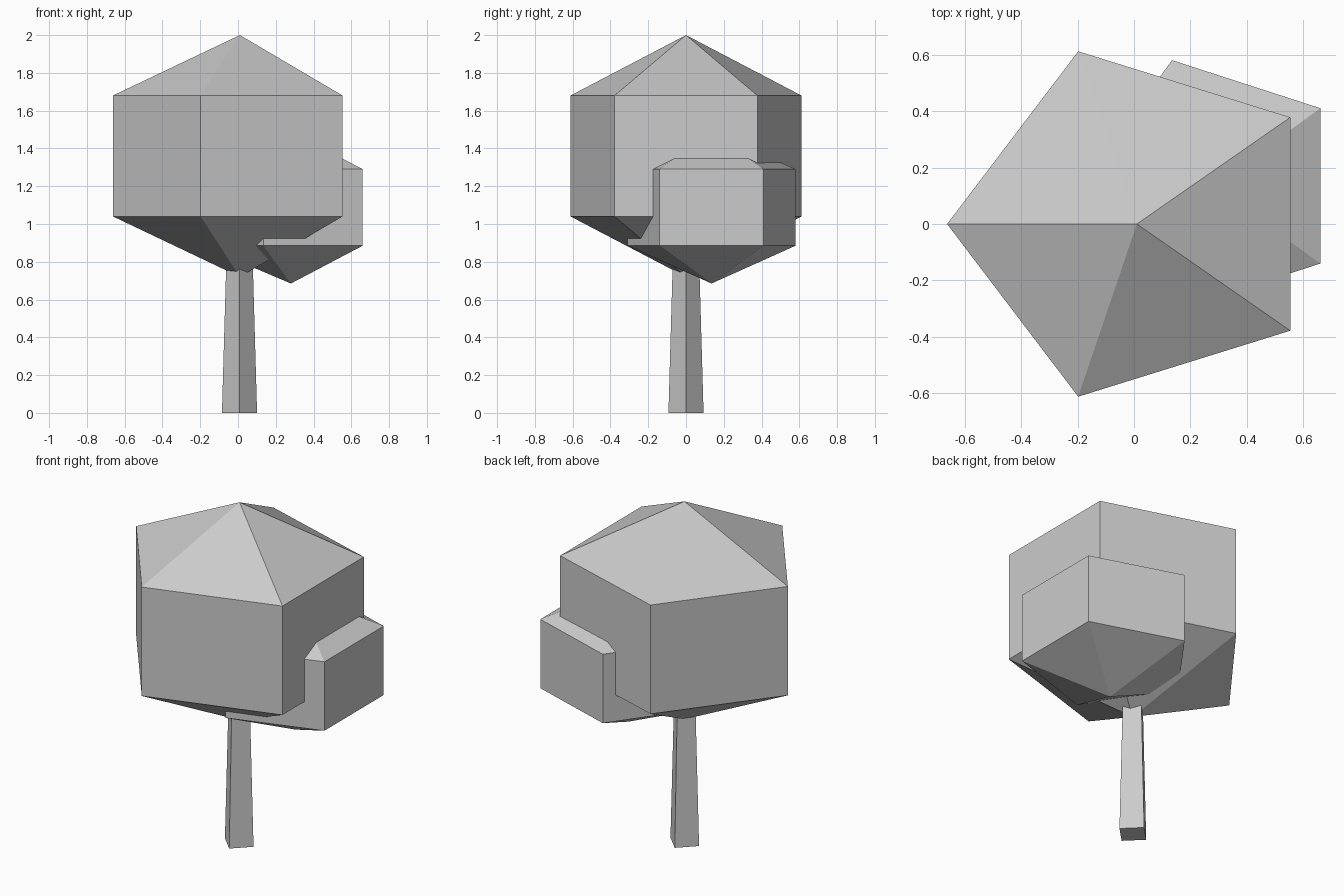
import bpy
import bmesh
from math import cos, sin, pi

if "Cube" in bpy.data.objects:
    bpy.data.objects.remove(bpy.data.objects["Cube"], do_unlink=True)

grey = bpy.data.materials.new("plain grey")
grey.use_nodes = True
grey.diffuse_color = (0.6, 0.6, 0.6, 1)
grey.node_tree.nodes["Principled BSDF"].inputs["Base Color"].default_value = (0.6, 0.6, 0.6, 1)


def ring(bm, sides, center, rx, ry, z):
    """Ring of vertices with its first corner pointing to -x."""
    angles = [pi + 2 * pi * i / sides for i in range(sides)]
    return [bm.verts.new((center[0] + rx * cos(a), center[1] + ry * sin(a), z)) for a in angles]


def wall(bm, low, high):
    n = len(low)
    for i in range(n):
        j = (i + 1) % n
        bm.faces.new((low[i], low[j], high[j], high[i]))


def cap(bm, verts, tip):
    n = len(verts)
    for i in range(n):
        bm.faces.new((verts[i], verts[(i + 1) % n], tip))


def finish(name, bm):
    bmesh.ops.recalc_face_normals(bm, faces=bm.faces)
    mesh = bpy.data.meshes.new(name)
    bm.to_mesh(mesh)
    bm.free()
    mesh.materials.append(grey)
    bpy.context.collection.objects.link(bpy.data.objects.new(name, mesh))


def crown(name, center, rx, ry, low, high, peak):
    """Five-sided prism with a pyramid on both ends."""
    bm = bmesh.new()
    bottom = ring(bm, 5, center, rx, ry, low)
    top = ring(bm, 5, center, rx, ry, high)
    wall(bm, bottom, top)
    cap(bm, bottom, bm.verts.new((*center, low - peak)))
    cap(bm, top, bm.verts.new((*center, high + peak)))
    finish(name, bm)


crown("large_crown", (0.01, 0), 0.672, 0.643, 1.04, 1.68, 0.32)
crown("small_crown", (0.28, 0.135), 0.47, 0.468, 0.885, 1.29, 0.20)

# Tapered four-sided trunk, standing corner to the front
bm = bmesh.new()
base = ring(bm, 4, (0.008, 0), 0.093, 0.093, 0)
top = ring(bm, 4, (0.008, 0), 0.07, 0.07, 0.8)
wall(bm, base, top)
bm.faces.new(base)
bm.faces.new(top)
finish("trunk", bm)
